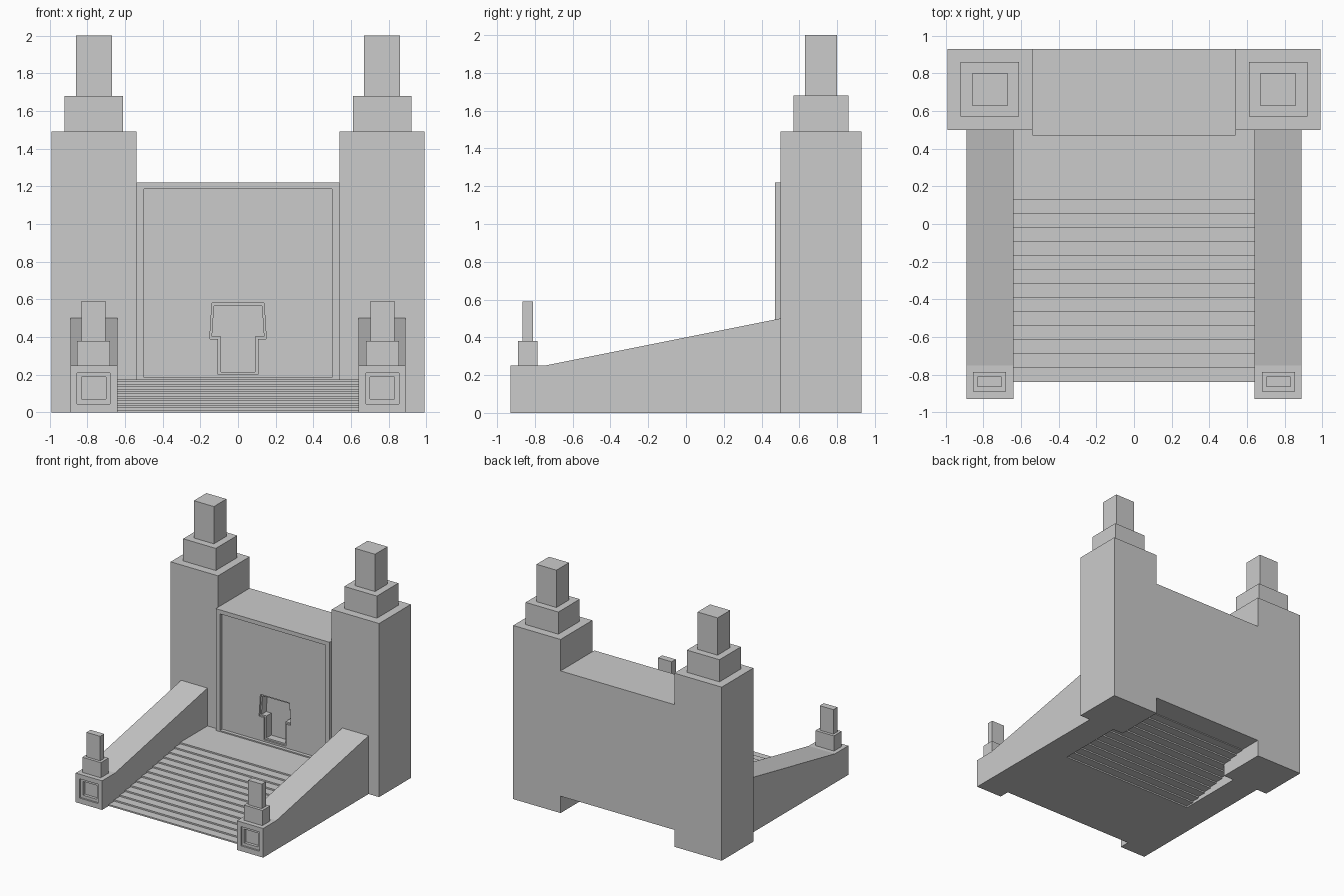
import bpy, bmesh

if "Cube" in bpy.data.objects:
    bpy.data.objects.remove(bpy.data.objects["Cube"])


def prism(name, pts, axis, a, b):
    """Extrude a closed 2D profile: axis 'x' takes (y, z) points, axis 'y' takes (x, z)."""
    def place(p, t):
        return (t, p[0], p[1]) if axis == 'x' else (p[0], t, p[1])
    bm = bmesh.new()
    lo = [bm.verts.new(place(p, a)) for p in pts]
    hi = [bm.verts.new(place(p, b)) for p in pts]
    n = len(pts)
    bm.faces.new(lo)
    bm.faces.new(hi)
    for i in range(n):
        j = (i + 1) % n
        bm.faces.new((lo[i], lo[j], hi[j], hi[i]))
    bmesh.ops.recalc_face_normals(bm, faces=bm.faces)
    me = bpy.data.meshes.new(name)
    bm.to_mesh(me)
    bm.free()
    ob = bpy.data.objects.new(name, me)
    bpy.context.collection.objects.link(ob)
    return ob


def box(name, x0, x1, y0, y1, z0, z1):
    return prism(name, [(x0, z0), (x1, z0), (x1, z1), (x0, z1)], 'y', y0, y1)


def apply(ob, mod):
    bpy.context.view_layer.objects.active = ob
    bpy.ops.object.modifier_apply(modifier=mod.name)


def cut(ob, cutter):
    cutter.hide_render = True
    m = ob.modifiers.new("cut", 'BOOLEAN')
    m.operation = 'DIFFERENCE'
    m.solver = 'EXACT'
    m.object = cutter
    apply(ob, m)
    bpy.data.objects.remove(cutter)


def mirror(ob):
    m = ob.modifiers.new("mirror", 'MIRROR')
    m.use_clip = False
    m.use_mirror_merge = False


# Stepped towers on both sides
for name, dims in (("tower_base", (0.54, 0.99, 0.50, 0.93, 0, 1.49)),
                   ("tower_middle", (0.61, 0.92, 0.57, 0.86, 1.49, 1.68)),
                   ("tower_top", (0.67, 0.86, 0.63, 0.80, 1.68, 2.0))):
    mirror(box(name, *dims))

# Sloped side walls with a framed square recess on the front
side = prism("side_wall", [(-0.93, 0), (0.5, 0), (0.5, 0.5), (-0.75, 0.25), (-0.93, 0.25)],
             'x', 0.64, 0.89)
cut(side, box("cutter", 0.68, 0.855, -1.0, -0.915, 0.045, 0.21))
cut(side, box("cutter", 0.70, 0.83, -1.0, -0.89, 0.07, 0.188))
mirror(side)

# Small posts on the side walls
mirror(box("post_base", 0.68, 0.855, -0.89, -0.785, 0.25, 0.38))
mirror(box("post_top", 0.703, 0.832, -0.865, -0.81, 0.38, 0.59))

# Stairs: equal slabs, each shifted back, so the underside is stepped too
steps, rise, run, depth = 14, 0.0125, 0.0746, 0.75
top, under = [], []
for i in range(steps):
    y = -0.84 + i * run
    top += [(y, i * rise), (y, (i + 1) * rise)]
    under += [(y + depth, i * rise), (y + depth, (i + 1) * rise)]
prism("stairs", top + under[::-1], 'x', -0.64, 0.64)

# Gate wall with recessed panel
wall = box("gate_wall", -0.54, 0.54, 0.47, 0.93, 0.145, 1.22)
cut(wall, box("cutter", -0.5, 0.5, 0.4, 0.5, 0.185, 1.185))

# T-shaped doorway niche: shallow rim, then deep opening
for half, y in (([(0.105, 0.2), (0.105, 0.39), (0.15, 0.39), (0.138, 0.58)], 0.515),
                ([(0.09, 0.213), (0.09, 0.402), (0.138, 0.402), (0.127, 0.565)], 0.58)):
    outline = half + [(-x, z) for x, z in reversed(half)]
    cut(wall, prism("cutter", outline, 'y', 0.43, y))
